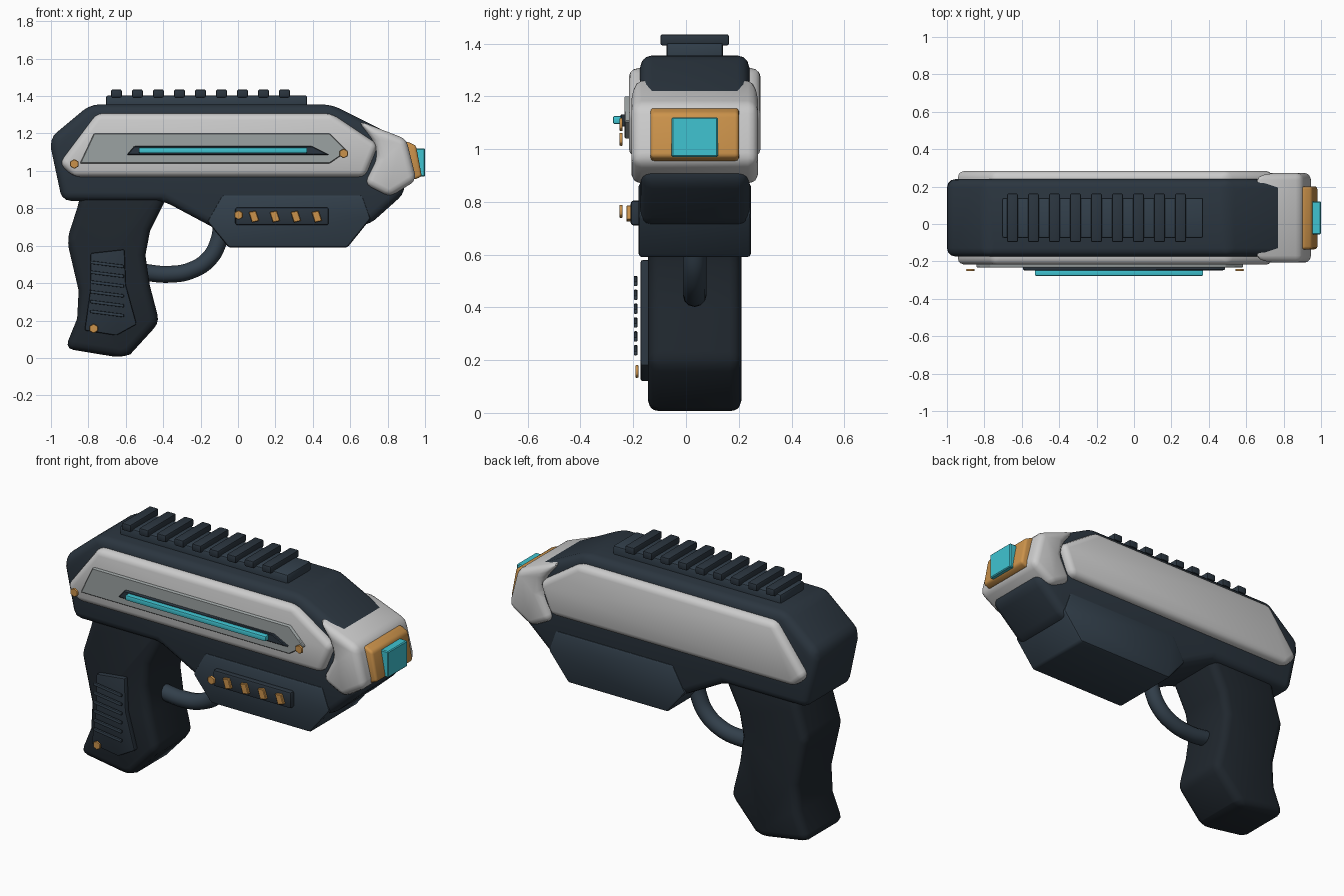
import bpy, bmesh, math

if "Cube" in bpy.data.objects:
    bpy.data.objects.remove(bpy.data.objects["Cube"])

CY = 0.033  # centre plane of the body in y


def material(name, rgb):
    m = bpy.data.materials.new(name)
    m.diffuse_color = (*rgb, 1)
    m.use_nodes = True
    m.node_tree.nodes["Principled BSDF"].inputs["Base Color"].default_value = m.diffuse_color
    return m


DARK = material("dark_shell", (0.024, 0.036, 0.050))
GRIP = material("grip_black", (0.014, 0.020, 0.027))
SLATE = material("slate", (0.032, 0.050, 0.070))
LIGHT = material("light_grey", (0.54, 0.57, 0.56))
MID = material("mid_grey", (0.33, 0.36, 0.36))
ORANGE = material("orange", (0.60, 0.29, 0.07))
CYAN = material("cyan", (0.05, 0.55, 0.64))


def smooth(ob):
    bpy.ops.object.select_all(action='DESELECT')
    ob.select_set(True)
    bpy.context.view_layer.objects.active = ob
    bpy.ops.object.shade_smooth_by_angle(angle=math.radians(35))


def prism(name, pts, y0, y1, mat, bevel=0.0, segs=3):
    """Extrude an x-z profile from y0 to y1 and round its sharp edges."""
    bm = bmesh.new()
    face = bm.faces.new([bm.verts.new((x, y0, z)) for x, z in pts])
    ext = bmesh.ops.extrude_face_region(bm, geom=[face])
    for v in ext["geom"]:
        if isinstance(v, bmesh.types.BMVert):
            v.co.y = y1
    bmesh.ops.recalc_face_normals(bm, faces=bm.faces)
    if bevel:
        edges = [e for e in bm.edges if e.calc_face_angle(0) > math.radians(25)]
        bmesh.ops.bevel(bm, geom=edges, offset=bevel, segments=segs,
                        profile=0.5, affect='EDGES', clamp_overlap=True)
    me = bpy.data.meshes.new(name)
    bm.to_mesh(me)
    bm.free()
    me.materials.append(mat)
    ob = bpy.data.objects.new(name, me)
    bpy.context.collection.objects.link(ob)
    smooth(ob)
    return ob


def centred(name, pts, half, mat, bevel, segs=3):
    return prism(name, pts, CY - half, CY + half, mat, bevel, segs)


def rect(x0, x1, z0, z1):
    return [(x0, z0), (x1, z0), (x1, z1), (x0, z1)]


def bolt(name, x, z, y0, y1):
    pts = [(x + 0.026 * math.sin(i * math.pi / 3), z + 0.026 * math.cos(i * math.pi / 3))
           for i in range(6)]
    prism(name, pts, y0, y1, ORANGE, 0.003, 1)


# Main shell
centred("body", [(-1.0, 1.18), (-0.79, 1.355), (0.50, 1.355), (0.88, 1.165), (0.89, 0.88),
                 (0.70, 0.71), (-0.10, 0.68), (-0.40, 0.84), (-0.94, 0.84), (-1.0, 1.12)],
        0.207, DARK, 0.045)

# Side panels, one on each flank
panel = [(-0.955, 1.04), (-0.755, 1.307), (0.50, 1.307), (0.75, 1.14), (0.68, 0.968), (-0.88, 0.968)]
prism("front_side_panel", panel, CY - 0.25, CY - 0.12, LIGHT, 0.035)
prism("back_side_panel", panel, CY + 0.12, CY + 0.25, LIGHT, 0.035)

# Inset plate, slot and light strip on the front flank
prism("inset_plate", [(-0.845, 1.04), (-0.77, 1.2), (0.49, 1.2), (0.585, 1.105), (0.49, 1.04)],
      -0.233, -0.20, MID, 0.004, 1)
prism("light_slot", [(-0.595, 1.085), (-0.555, 1.132), (0.395, 1.132), (0.49, 1.085)],
      -0.248, -0.22, DARK, 0.004, 1)
prism("light_strip", rect(-0.53, 0.37, 1.095, 1.125), -0.277, -0.24, CYAN, 0.006, 2)
bolt("rear_panel_bolt", -0.875, 1.037, -0.252, -0.240)
bolt("front_panel_bolt", 0.565, 1.093, -0.252, -0.240)

# Muzzle collar, bezel and lens
centred("muzzle", [(0.64, 1.27), (0.90, 1.17), (0.955, 0.95), (0.81, 0.86), (0.675, 0.93),
                   (0.745, 1.07), (0.73, 1.15)], 0.24, LIGHT, 0.038)
centred("muzzle_bezel", [(0.86, 1.15), (0.905, 1.157), (0.952, 1.135), (0.983, 0.97), (0.94, 0.952), (0.88, 0.97)],
        0.168, ORANGE, 0.015)
prism("muzzle_lens", rect(0.95, 1.0, 0.97, 1.12), CY - 0.088, CY + 0.088, CYAN, 0.005, 1)

# Top rail with cross teeth
centred("rail_base", rect(-0.705, 0.37, 1.33, 1.403), 0.107, SLATE, 0.010, 2)
for i in range(9):
    x = -0.65 + 0.1123 * i
    centred(f"rail_tooth_{i + 1}", rect(x - 0.029, x + 0.029, 1.393, 1.435), 0.13, DARK, 0.008, 2)

# Lower housing with its raised plate and marker strips
centred("lower_housing", [(-0.165, 0.73), (-0.085, 0.872), (0.665, 0.872), (0.71, 0.745),
                          (0.585, 0.59), (-0.05, 0.59)], 0.213, SLATE, 0.014, 2)
prism("housing_plate", rect(-0.015, 0.485, 0.71, 0.805), -0.210, -0.17, DARK, 0.012, 2)
for i in range(4):
    x = 0.085 + 0.112 * i
    prism(f"marker_strip_{i + 1}", [(x - 0.028, 0.78), (x + 0.010, 0.787), (x + 0.028, 0.733), (x - 0.010, 0.724)],
          -0.226, -0.205, ORANGE, 0.003, 1)
bolt("housing_bolt", 0.003, 0.764, -0.252, -0.240)

# Handle
centred("handle", [(-0.83, 0.92), (-0.86, 0.80), (-0.915, 0.63), (-0.852, 0.36), (-0.86, 0.21), (-0.925, 0.05),
                   (-0.62, 0.0), (-0.575, 0.02), (-0.42, 0.19), (-0.472, 0.39), (-0.495, 0.55),
                   (-0.47, 0.68), (-0.39, 0.84), (-0.38, 0.92)], 0.177, GRIP, 0.045)
prism("handle_plate", [(-0.788, 0.56), (-0.607, 0.58), (-0.60, 0.39), (-0.542, 0.18), (-0.65, 0.12),
                       (-0.82, 0.147), (-0.79, 0.36)], -0.172, -0.13, DARK, 0.008, 2)
for i in range(6):
    z = 0.50 - 0.0525 * i
    prism(f"handle_rib_{i + 1}", [(-0.79, z + 0.02), (-0.61, z - 0.003), (-0.61, z - 0.02), (-0.79, z + 0.003)],
          -0.198, -0.184, SLATE, 0.004, 2)
bolt("handle_bolt", -0.772, 0.157, -0.191, -0.181)

# Trigger guard: bent round tube
path = [(-0.52, 0.46), (-0.37, 0.447), (-0.25, 0.468), (-0.155, 0.53), (-0.105, 0.62), (-0.085, 0.73)]
cu = bpy.data.curves.new("trigger_guard", 'CURVE')
cu.dimensions = '3D'
cu.bevel_depth = 0.045
cu.bevel_resolution = 4
cu.use_fill_caps = True
sp = cu.splines.new('BEZIER')
sp.bezier_points.add(len(path) - 1)
for p, (x, z) in zip(sp.bezier_points, path):
    p.co = (x, CY, z)
    p.handle_left_type = p.handle_right_type = 'AUTO'
cu.materials.append(SLATE)
guard = bpy.data.objects.new("trigger_guard", cu)
bpy.context.collection.objects.link(guard)
bpy.ops.object.select_all(action='DESELECT')
guard.select_set(True)
bpy.context.view_layer.objects.active = guard
bpy.ops.object.convert(target='MESH')
smooth(bpy.context.view_layer.objects.active)
